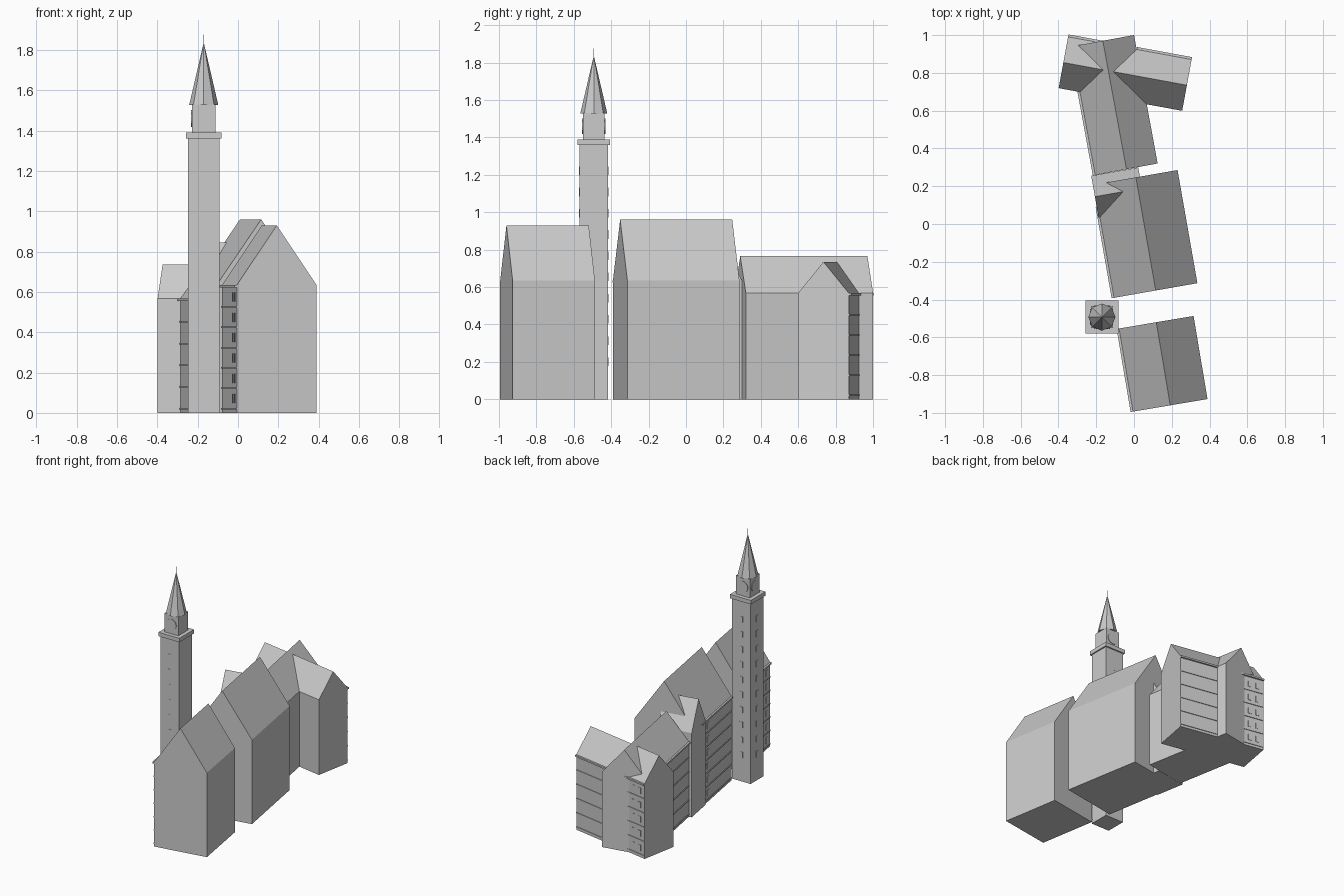
import bpy
import bmesh
from math import pi
from mathutils import Vector, Matrix

if "Cube" in bpy.data.objects:
    bpy.data.objects.remove(bpy.data.objects["Cube"], do_unlink=True)


def make_material(name, value):
    m = bpy.data.materials.new(name)
    m.use_nodes = True
    col = (value, value, value, 1)
    m.diffuse_color = col
    m.node_tree.nodes["Principled BSDF"].inputs["Base Color"].default_value = col
    return m


grey = make_material("light_grey", 0.6)


def finish(name, bm):
    bmesh.ops.recalc_face_normals(bm, faces=bm.faces)
    me = bpy.data.meshes.new(name)
    bm.to_mesh(me)
    bm.free()
    me.materials.append(grey)
    ob = bpy.data.objects.new(name, me)
    bpy.context.collection.objects.link(ob)
    return ob


def frame(start, end):
    """Matrix with local y running along start -> end and x across it."""
    s, e = Vector((*start, 0)), Vector((*end, 0))
    u = (e - s).normalized()
    side = Vector((u.y, -u.x, 0))
    m = Matrix((side, u, Vector((0, 0, 1)))).transposed().to_4x4()
    m.translation = s
    return m, (e - s).length


def add_box(bm, lo, hi, matrix=Matrix()):
    lo, hi = Vector(lo), Vector(hi)
    size = Matrix.Diagonal((*(hi - lo), 1))
    bmesh.ops.create_cube(bm, size=1, matrix=matrix @ Matrix.Translation((lo + hi) / 2) @ size)


def gable_block(name, start, end, half, eave, ridge):
    """Gabled house body extruded along its ridge."""
    m, length = frame(start, end)
    bm = bmesh.new()
    profile = [(-half, 0), (half, 0), (half, eave), (0, ridge), (-half, eave)]
    face = bm.faces.new([bm.verts.new((x, 0, z)) for x, z in profile])
    new = bmesh.ops.extrude_face_region(bm, geom=[face])["geom"]
    verts = [v for v in new if isinstance(v, bmesh.types.BMVert)]
    bmesh.ops.translate(bm, verts=verts, vec=(0, length, 0))
    bm.transform(m)
    return finish(name, bm)


def facade(name, start, end, half, eave, y0, y1, floors, columns):
    """Eave cornice, floor bands and slim windows on the local -x wall."""
    m, _ = frame(start, end)
    bm = bmesh.new()
    add_box(bm, (-half - 0.013, y0, eave - 0.012), (-half, y1, eave), m)
    step = (eave - 0.03) / floors
    for i in range(floors):
        z = 0.018 + i * step
        add_box(bm, (-half - 0.005, y0, z), (-half, y1, z + 0.007), m)
        for y in columns:
            add_box(bm, (-half - 0.003, y - 0.012, z + 0.03),
                    (-half, y + 0.012, z + 0.075), m)
    return finish(name, bm)


# Front house
front = ((0.192, -0.96), (0.118, -0.52), 0.2, 0.635, 0.93)
gable_block("front_house", *front)
facade("front_house_facade", *front[:4], 0, 0.446, 6, (0.06, 0.12))

# Middle house with a cross gable at its rear corner
middle = ((0.115, -0.352), (0.01, 0.247), 0.224, 0.635, 0.96)
gable_block("middle_house", *middle)
facade("middle_house_facade", *middle[:4], 0, 0.49, 6, (0.38, 0.43))
gable_block("middle_cross_gable", (-0.207, 0.145), (0.042, 0.189), 0.112, 0.635, 0.845)

# Rear house
rear = ((-0.04, 0.29), (-0.165, 0.97), 0.168, 0.567, 0.765)
gable_block("rear_house", *rear)
facade("rear_house_facade", *rear[:4], 0, 0.45, 5, ())

# Skewed wing crossing the rear house, facade towards the back
wing = ((-0.374, 0.855), (0.28, 0.735), 0.138, 0.567, 0.735)
gable_block("rear_cross_wing", *wing)
facade("wing_facade_short", *wing[:4], 0, 0.2, 5, (0.05, 0.11))
facade("wing_facade_long", *wing[:4], 0.37, 0.665, 5, ())

# Tower shaft, cornice and belfry
TX, TY = -0.17, -0.493


def tower_box(name, half, z0, z1):
    bm = bmesh.new()
    add_box(bm, (TX - half, TY - half, z0), (TX + half, TY + half, z1))
    return finish(name, bm)


tower_box("tower_shaft", 0.077, 0, 1.36)
tower_box("tower_cornice", 0.087, 1.36, 1.39)
tower_box("belfry", 0.058, 1.39, 1.53)

# Slit windows and clock discs on the front, right and back sides
slits, clocks = bmesh.new(), bmesh.new()
for k in range(3):
    turn = Matrix.Translation((TX, TY, 0)) @ Matrix.Rotation(-k * pi / 2, 4, "Z")
    for i in range(10):
        z = 0.2 + i * 0.1135
        add_box(slits, (-0.012, -0.079, z - 0.023), (0.012, -0.076, z + 0.023), turn)
    disc = turn @ Matrix.Translation((0, -0.059, 1.46)) @ Matrix.Rotation(pi / 2, 4, "X")
    bmesh.ops.create_cone(clocks, cap_ends=True, segments=24, radius1=0.042,
                          radius2=0.042, depth=0.006, matrix=disc)
finish("tower_windows", slits)
finish("clock_discs", clocks)

# Eight-sided spire and mast
for name, sides, r, z0, z1, tip in (("spire", 8, 0.072, 1.528, 1.838, 0),
                                    ("spire_mast", 6, 0.002, 1.82, 1.876, 0.002)):
    bm = bmesh.new()
    bmesh.ops.create_cone(bm, cap_ends=True, segments=sides, radius1=r, radius2=tip,
                          depth=z1 - z0,
                          matrix=Matrix.Translation((TX, TY, (z0 + z1) / 2)))
    finish(name, bm)
